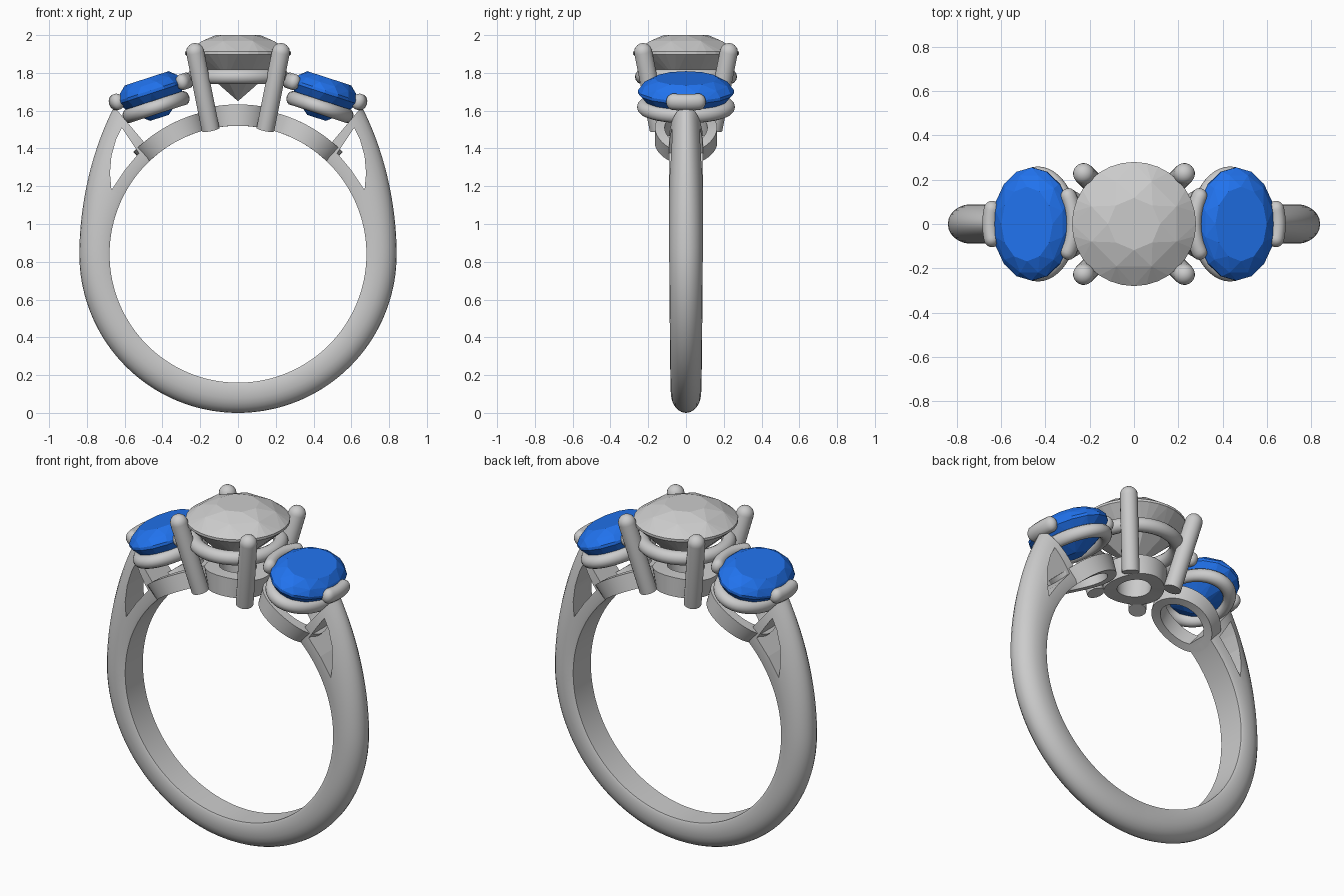
import bpy, bmesh
from math import sin, cos, pi, radians, sqrt
from mathutils import Matrix, Vector

if "Cube" in bpy.data.objects:
    bpy.data.objects.remove(bpy.data.objects["Cube"])

CZ, RI = 0.84, 0.68          # finger hole centre height and radius


def finish(name, bm, matrix=Matrix(), smooth=True, mat=None):
    bmesh.ops.remove_doubles(bm, verts=bm.verts, dist=1e-5)
    bmesh.ops.recalc_face_normals(bm, faces=bm.faces)
    bm.transform(matrix)
    me = bpy.data.meshes.new(name)
    bm.to_mesh(me)
    bm.free()
    ob = bpy.data.objects.new(name, me)
    bpy.context.collection.objects.link(ob)
    if mat:
        me.materials.append(mat)
    bpy.ops.object.select_all(action='DESELECT')
    ob.select_set(True)
    bpy.context.view_layer.objects.active = ob
    if smooth:
        bpy.ops.object.shade_smooth_by_angle(angle=radians(35))
    return ob


def skin(rings, closed=False, caps=True):
    """Bridge a list of equal-length point rings."""
    bm = bmesh.new()
    vs = [[bm.verts.new(p) for p in ring] for ring in rings]
    n = len(vs[0])
    for i in range(len(vs) if closed else len(vs) - 1):
        a, b = vs[i], vs[(i + 1) % len(vs)]
        for j in range(n):
            k = (j + 1) % n
            bm.faces.new((a[j], a[k], b[k], b[j]))
    if caps and not closed:
        bm.faces.new(vs[0])
        bm.faces.new(vs[-1])
    return bm


def lathe(profile, n=32, closed=False):
    return skin([[(r * cos(2 * pi * i / n), r * sin(2 * pi * i / n), z) for i in range(n)]
                 for r, z in profile], closed, caps=False)


def rail(name, major, minor, matrix):
    prof = [(major + minor * cos(2 * pi * i / 14), minor * sin(2 * pi * i / 14)) for i in range(14)]
    return finish(name, lathe(prof, 48, True), matrix)


def gem(name, rings, rx, ry, matrix, mat=None):
    """Faceted stone: convex hull of rings (count, scale, height, phase)."""
    bm = bmesh.new()
    for n, s, z, ph in rings:
        for i in range(n):
            a = 2 * pi * (i + ph) / n
            bm.verts.new((rx * s * cos(a), ry * s * sin(a), z))
    bmesh.ops.convex_hull(bm, input=bm.verts)
    bmesh.ops.dissolve_limit(bm, angle_limit=radians(1), verts=bm.verts, edges=bm.edges)
    return finish(name, bm, matrix, False, mat)


def base_ring(name, phi0, sx, sy, wall, top):
    """Oval collar whose faces follow the finger hole."""
    rows = []
    for i in range(48):
        a = 2 * pi * i / 48
        row = []
        for w, R in ((0, RI), (0, top), (wall, top), (wall, RI)):
            p = phi0 + (sx - w) * cos(a) / 0.73
            row.append((R * sin(p), (sy - w) * sin(a), CZ + R * cos(p)))
        rows.append(row)
    return finish(name, skin(rows, True))


def bar(name, u, h, half, r, matrix):
    """Rounded bar claw curving around the end of a side stone."""
    side = 1 if u > 0 else -1
    R, rows = 0.3, []
    n = 24
    for i in range(n + 1):
        s = -half * cos(pi * i / n)
        e = min(1, max(0, (abs(s) - (half - r)) / r))
        rr = max(r * sqrt(1 - e * e), 1e-3)
        a = s / R
        c = Vector((u - side * R * (1 - cos(a)), R * sin(a), h))
        nrm = Vector((side * cos(a), sin(a), 0))
        rows.append([c + nrm * rr * cos(2 * pi * k / 14) + Vector((0, 0, 1.2 * rr * sin(2 * pi * k / 14)))
                     for k in range(14)])
    return finish(name, skin(rows), matrix)


# Shank: D-shaped section, growing outward towards the shoulders
rows = []
N = 112
for i in range(N + 1):
    th = -90 + (i / N * 2 - 1) * 140
    rise = 140 * abs(i / N * 2 - 1) - 90          # angle above horizontal, either side
    ro = CZ + 0.18 * (max(0, rise) / 50) ** 2.1
    hw = 0.08 + 0.009 * min(1, (rise + 90) / 90)
    prof = [(0, -0.93), (0.08, -1)] + [(0.35 + 0.65 * cos(a), sin(a)) for a in
            [radians(-90 + 15 * k) for k in range(13)]] + [(0.08, 1), (0, 0.93)]
    c, s = cos(radians(th)), sin(radians(th))
    rows.append([((RI + (ro - RI) * f) * c, hw * w, CZ + (RI + (ro - RI) * f) * s) for f, w in prof])
shank = finish("shank", skin(rows))

# Shoulder openings cut through both sides
hole = [(0.67, 1.18), (0.678, 1.27), (0.67, 1.36), (0.645, 1.45),
        (0.615, 1.51), (0.525, 1.375), (0.60, 1.285)]
for side in (1, -1):
    cut = finish("shoulder_cutter", skin([[(side * x, y, z) for x, z in hole] for y in (-0.3, 0.3)]), smooth=False)
    cut.hide_render = True
    bpy.context.view_layer.objects.active = shank
    m = shank.modifiers.new("opening", 'BOOLEAN')
    m.operation, m.object, m.solver = 'DIFFERENCE', cut, 'EXACT'
    bpy.ops.object.modifier_apply(modifier=m.name)
    bpy.data.objects.remove(cut)
shank.select_set(True)
bpy.ops.object.shade_smooth_by_angle(angle=radians(35))

# Centre setting: collar, rail and four claws
base_ring("centre_base", 0, 0.17, 0.17, 0.075, 0.793)
rail("centre_rail", 0.23, 0.04, Matrix.Translation((0, 0, 1.78)))
for sx in (1, -1):
    for sy in (1, -1):
        a = Vector((sx * 0.145, sy * 0.145, 1.5))
        d = Vector((sx * 0.227, sy * 0.227, 1.91)) - a
        L, r = d.length, 0.048
        prof = [(0, 0), (r, 0), (r, L)] + [(r * cos(t), L + r * sin(t)) for t in
                                           [radians(15 * k) for k in range(1, 7)]]
        finish("centre_claw", lathe(prof, 20),
               Matrix.Translation(a) @ d.to_track_quat('Z', 'Y').to_matrix().to_4x4())

# Centre stone
gem("centre_stone", [(8, 0.42, 2.0, 0), (8, 0.74, 1.968, 0.5), (32, 1, 1.912, 0), (32, 1, 1.898, 0),
                     (8, 0.55, 1.775, 0.5), (1, 0, 1.65, 0)], 0.28, 0.28, Matrix())

# Side settings and blue stones
blue = bpy.data.materials.new("blue_gem")
blue.diffuse_color = (0.015, 0.17, 0.85, 1)
blue.use_nodes = True
blue.node_tree.nodes["Principled BSDF"].inputs["Base Color"].default_value = blue.diffuse_color
for side, label in ((1, "right"), (-1, "left")):
    flip = Matrix() if side == 1 else Matrix.Rotation(pi, 4, 'Z')
    M = flip @ Matrix.Translation((0.46, 0, 1.70)) @ Matrix.Rotation(radians(18), 4, 'Y')
    gem(label + "_stone", [(12, 0.66, 0.075, 0), (12, 0.89, 0.042, 0.5), (16, 1, 0.008, 0), (16, 1, -0.008, 0),
                           (12, 0.74, -0.08, 0.5), (8, 0.28, -0.145, 0)], 0.185, 0.255, M, blue)
    rail(label + "_rail", 1, 0.19, M @ Matrix.Translation((0, 0, -0.085)) @ Matrix.Diagonal((0.155, 0.218, 0.2, 1)))
    bar(label + "_inner_bar", -0.20, -0.002, 0.165, 0.036, M)
    bar(label + "_outer_bar", 0.195, 0.005, 0.105, 0.037, M)
    base_ring(label + "_base", side * radians(30), 0.2, 0.165, 0.052, 0.775)
